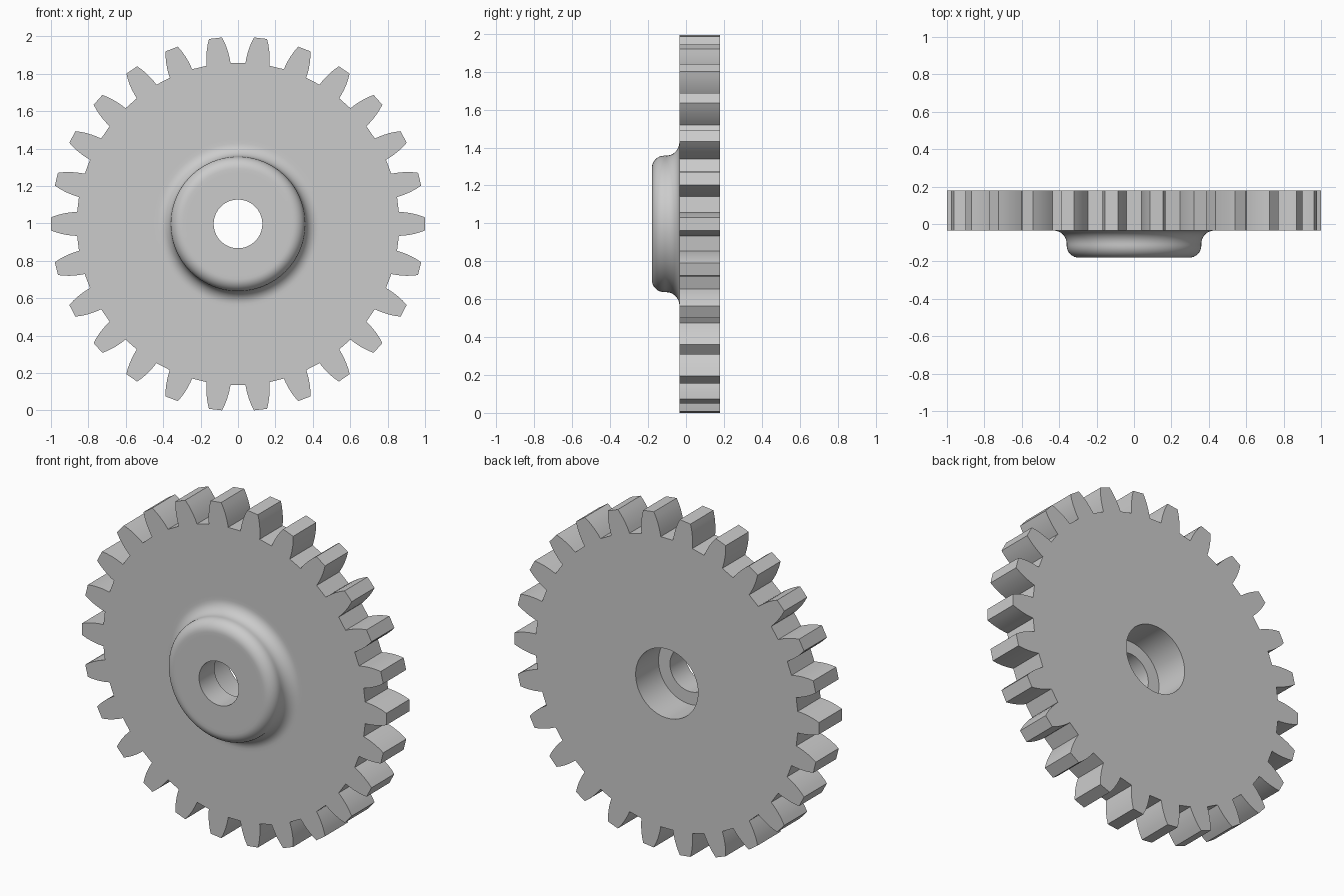
import bpy, bmesh
from math import sin, cos, pi, radians
from mathutils import Vector

cube = bpy.data.objects.get("Cube")
if cube:
    bpy.data.objects.remove(cube, do_unlink=True)

TEETH, SEGMENTS = 26, 96
CENTRE_Z = 0.997
FRONT, BACK, HUB_FRONT = -0.035, 0.18, -0.18
HUB_R, HOLE_R, BORE_R = 0.36, 0.13, 0.205
FOOT_FILLET, RIM_FILLET, STEPS = 0.07, 0.065, 8

# One flank of a tooth: radius and half width, root to tip
FLANK = [(0.86, 0.064), (0.885, 0.0625), (0.91, 0.0595),
         (0.94, 0.054), (0.97, 0.046), (1.0, 0.035)]

steel = bpy.data.materials.new("grey steel")
steel.use_nodes = True
colour = (0.6, 0.6, 0.6, 1)
steel.diffuse_color = colour
steel.node_tree.nodes["Principled BSDF"].inputs["Base Color"].default_value = colour


def point(x, y, z):
    return Vector((x, y, z + CENTRE_Z))


def loop_edges(bm, verts):
    return [bm.edges.new((a, b)) for a, b in zip(verts, verts[1:] + verts[:1])]


def bridge(bm, first, second):
    n = len(first)
    for i in range(n):
        j = (i + 1) % n
        bm.faces.new((first[i], first[j], second[j], second[i]))


def gear_outline(bm, y):
    tooth = [(r, -w) for r, w in FLANK] + [(r, w) for r, w in reversed(FLANK)]
    verts = []
    for k in range(TEETH):
        a = 2 * pi * k / TEETH
        for r, w in tooth:
            verts.append(bm.verts.new(point(r * cos(a) - w * sin(a), y,
                                            r * sin(a) + w * cos(a))))
    return verts


def ring(bm, r, y):
    angles = [2 * pi * i / SEGMENTS for i in range(SEGMENTS)]
    return [bm.verts.new(point(r * cos(a), y, r * sin(a))) for a in angles]


# Turned profile: face of the plate, hub with fillets, hole, counterbore
foot_r = HUB_R + FOOT_FILLET
profile = [(foot_r + 0.02, FRONT)]
for i in range(STEPS + 1):
    a = pi / 2 * i / STEPS
    profile.append((foot_r - FOOT_FILLET * sin(a),
                    FRONT - FOOT_FILLET * (1 - cos(a))))
for i in range(STEPS + 1):
    a = pi / 2 * i / STEPS
    profile.append((HUB_R - RIM_FILLET * (1 - cos(a)),
                    HUB_FRONT + RIM_FILLET * (1 - sin(a))))
profile += [(HUB_R - RIM_FILLET - 0.02, HUB_FRONT), (HOLE_R, HUB_FRONT),
            (HOLE_R, FRONT), (BORE_R, FRONT), (BORE_R, BACK)]

bm = bmesh.new()
rings = [ring(bm, r, y) for r, y in profile]
for first, second in zip(rings, rings[1:]):
    bridge(bm, first, second)

# Toothed plate around the turned part
front_outline = gear_outline(bm, FRONT)
back_outline = gear_outline(bm, BACK)
bridge(bm, front_outline, back_outline)
for outline, inner, side in ((front_outline, rings[0], -1),
                             (back_outline, rings[-1], 1)):
    edges = [bm.edges.get((a, b)) for loop in (outline, inner)
             for a, b in zip(loop, loop[1:] + loop[:1])]
    bmesh.ops.triangle_fill(bm, edges=edges, use_beauty=True,
                            normal=Vector((0, side, 0)))
bmesh.ops.recalc_face_normals(bm, faces=bm.faces)

mesh = bpy.data.meshes.new("spur_gear")
bm.to_mesh(mesh)
bm.free()
mesh.materials.append(steel)
gear = bpy.data.objects.new("spur_gear", mesh)
bpy.context.collection.objects.link(gear)

bpy.ops.object.select_all(action='DESELECT')
gear.select_set(True)
bpy.context.view_layer.objects.active = gear
bpy.ops.object.shade_smooth_by_angle(angle=radians(30))
